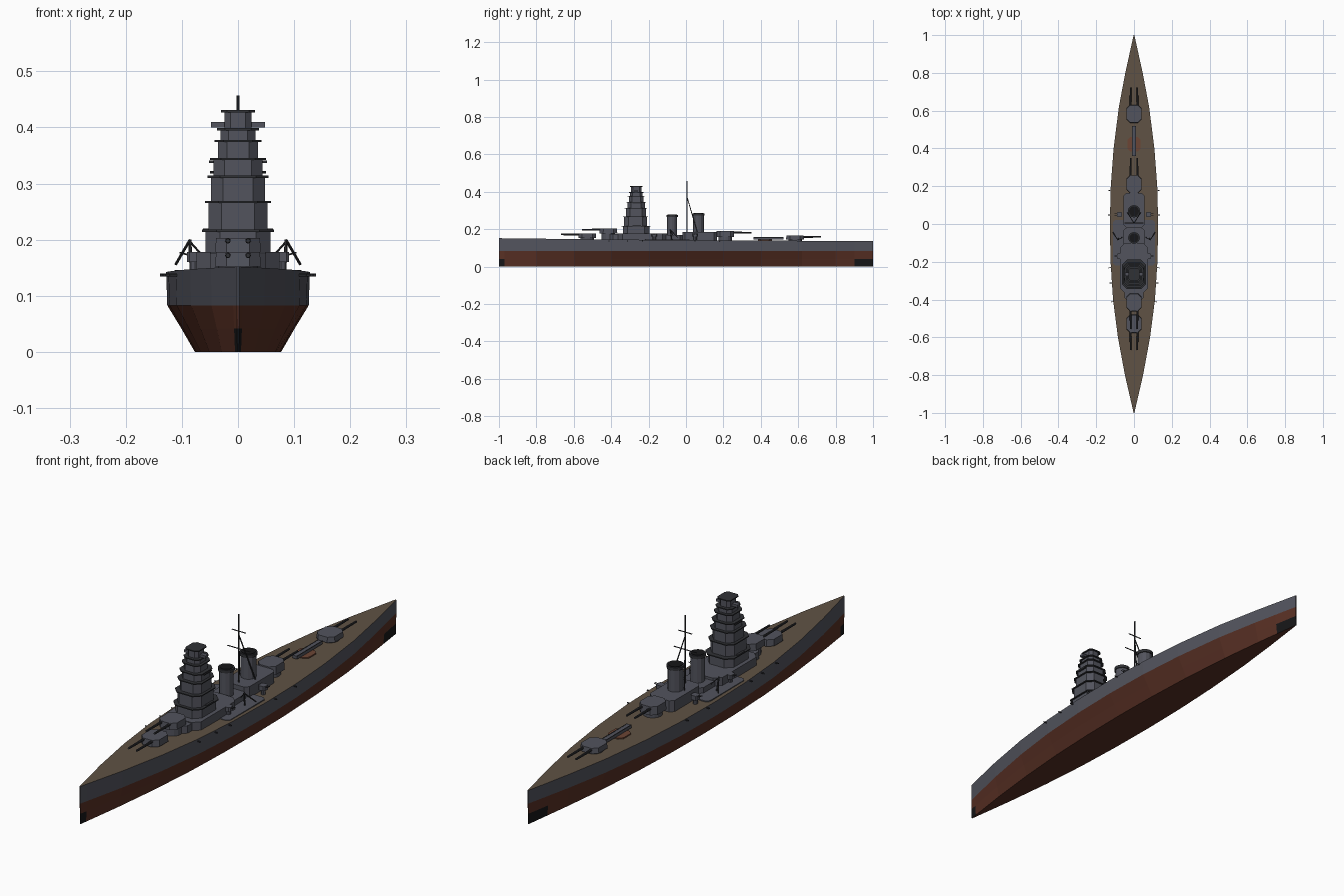
import bpy, bmesh, math
from mathutils import Vector

if "Cube" in bpy.data.objects:
    bpy.data.objects.remove(bpy.data.objects["Cube"])


def material(name, rgb):
    m = bpy.data.materials.new(name)
    m.diffuse_color = (*rgb, 1)
    m.use_nodes = True
    m.node_tree.nodes["Principled BSDF"].inputs["Base Color"].default_value = m.diffuse_color
    return m


GREY = material("naval_grey", (0.085, 0.088, 0.11))
RED = material("antifouling_red", (0.10, 0.030, 0.018))
DECK = material("deck_brown", (0.115, 0.085, 0.058))
BLACK = material("black", (0.008, 0.008, 0.009))
DARK = material("dark_grey", (0.03, 0.031, 0.036))
RUST = material("rust_brown", (0.15, 0.06, 0.035))


def finish(name, bm, mats):
    bmesh.ops.recalc_face_normals(bm, faces=bm.faces)
    me = bpy.data.meshes.new(name)
    bm.to_mesh(me)
    bm.free()
    for m in mats:
        me.materials.append(m)
    ob = bpy.data.objects.new(name, me)
    bpy.context.collection.objects.link(ob)
    return ob


def block(name, x0, x1, y0, y1, z0, z1, mat, c=0.0, taper=1.0):
    """Box with chamfered corners in plan and an optional tapered top."""
    if c:
        pts = [(x0 + c, y0), (x1 - c, y0), (x1, y0 + c), (x1, y1 - c),
               (x1 - c, y1), (x0 + c, y1), (x0, y1 - c), (x0, y0 + c)]
    else:
        pts = [(x0, y0), (x1, y0), (x1, y1), (x0, y1)]
    cx, cy = (x0 + x1) / 2, (y0 + y1) / 2
    bm = bmesh.new()
    lo = [bm.verts.new((x, y, z0)) for x, y in pts]
    hi = [bm.verts.new((cx + (x - cx) * taper, cy + (y - cy) * taper, z1)) for x, y in pts]
    bm.faces.new(lo)
    bm.faces.new(hi)
    for i in range(len(pts)):
        j = (i + 1) % len(pts)
        bm.faces.new((lo[i], lo[j], hi[j], hi[i]))
    return finish(name, bm, [mat])


def rod(name, p, q, r, mat, sides=8, r2=None):
    """Round bar or cylinder between two points."""
    p, q = Vector(p), Vector(q)
    d = q - p
    bm = bmesh.new()
    bmesh.ops.create_cone(bm, cap_ends=True, segments=sides, radius1=r,
                          radius2=r if r2 is None else r2, depth=d.length)
    rot = d.to_track_quat('Z', 'Y')
    for v in bm.verts:
        v.co = rot @ v.co + (p + q) / 2
    return finish(name, bm, [mat])


def lerp(table, y):
    for (a, va), (b, vb) in zip(table, table[1:]):
        if y <= b:
            return va + (vb - va) * (y - a) / (b - a)
    return table[-1][1]


# Hull: stations along y, four levels up each side
BEAM = [(-1, 0.002), (-0.8, 0.048), (-0.6, 0.085), (-0.4, 0.111), (-0.2, 0.124), (0, 0.128),
        (0.2, 0.123), (0.4, 0.108), (0.62, 0.08), (0.8, 0.046), (1, 0.002)]
SHEER = [(-1, 0.152), (-0.3, 0.144), (0, 0.142), (1, 0.136)]
bm = bmesh.new()
rings = []
for y in sorted([b[0] for b in BEAM] + [-0.97, 0.9]):
    w, top = lerp(BEAM, y), lerp(SHEER, y)
    side = [(0.6 * w, 0), (0.79 * w, 0.042), (0.985 * w, 0.083), (w, top)]
    loop = side + [(-x, z) for x, z in reversed(side)]
    rings.append([bm.verts.new((x, y, z)) for x, z in loop])
for a, b in zip(rings, rings[1:]):
    for i in range(8):
        j = (i + 1) % 8
        bm.faces.new((a[i], a[j], b[j], b[i]))
for r in (rings[0], rings[-1]):
    for i in range(3):
        bm.faces.new((r[i], r[i + 1], r[6 - i], r[7 - i]))
bm.normal_update()
for f in bm.faces:
    c = f.calc_center_median()
    if c.z > 0.13:
        f.material_index = 2
    elif c.z > 0.083:
        f.material_index = 0
    elif 0.005 < c.z < 0.042 and (c.y < -0.97 or c.y > 0.9):
        f.material_index = 3
    else:
        f.material_index = 1
finish("hull", bm, [GREY, RED, DECK, BLACK])

# Deckhouses and grey midships deck
block("midships_deck", -0.112, 0.112, -0.22, 0.02, 0.139, 0.146, GREY, 0.012)
block("forward_deckhouse", -0.074, 0.074, -0.365, -0.1, 0.14, 0.178, GREY, 0.025)
block("barbette_house", -0.05, 0.05, -0.412, -0.34, 0.14, 0.175, GREY, 0.022)
block("funnel_deckhouse", -0.055, 0.055, -0.12, -0.02, 0.14, 0.168, GREY, 0.012)
block("aft_deckhouse", -0.055, 0.055, -0.02, 0.165, 0.14, 0.186, GREY, 0.015)

# Pagoda tower: stacked chamfered tiers with overhanging platforms
TIERS = [(0.178, 0.217, 0.058, -0.338, -0.195), (0.217, 0.268, 0.053, -0.332, -0.208),
         (0.268, 0.313, 0.048, -0.322, -0.214), (0.313, 0.345, 0.044, -0.313, -0.22),
         (0.345, 0.377, 0.036, -0.306, -0.227), (0.377, 0.398, 0.031, -0.3, -0.232),
         (0.398, 0.43, 0.024, -0.294, -0.238)]
for n, (z0, z1, h, y0, y1) in enumerate(TIERS, 1):
    block(f"tower_tier_{n}", -h, h, y0, y1, z0, z1, GREY, h * 0.45)
    e = 0.006
    block(f"tower_platform_{n}", -h - e, h + e, y0 - e, y1 + e, z1 - 0.003, z1 + 0.001, DARK, h * 0.45)
for z, h in ((0.218, 0.062), (0.339, 0.052)):
    block("tower_wing_platform", -h, h, -0.285, -0.24, z - 0.002, z + 0.002, DARK)
block("rangefinder", -0.048, 0.048, -0.275, -0.258, 0.4, 0.41, GREY)

# Main turrets: twin guns; direction -1 faces the bow, +1 the stern
for name, yc, base, top, gun, d in (("turret_1", -0.528, 0.152, 0.178, 0.172, -1),
                                    ("turret_2", -0.415, 0.177, 0.203, 0.198, -1),
                                    ("turret_3", 0.21, 0.158, 0.191, 0.182, 1),
                                    ("turret_4", 0.583, 0.146, 0.167, 0.159, 1)):
    rod(name + "_barbette", (0, yc, 0.13), (0, yc, base), 0.036, GREY, 16)
    block(name, -0.041, 0.041, yc - 0.048, yc + 0.048, base, top, GREY, 0.02, 0.95)
    for x in (-0.018, 0.018):
        rod(name + "_gun", (x, yc + d * 0.035, gun), (x, yc + d * 0.14, gun), 0.0052, DARK, 8, 0.004)

# Funnels with dark caps
for name, y, r, z0, z1 in (("forward_funnel", -0.074, 0.027, 0.16, 0.277),
                           ("aft_funnel", 0.067, 0.029, 0.18, 0.285)):
    rod(name, (0, y, z0), (0, y, z1 - 0.01), r, GREY, 12)
    rod(name + "_cap", (0, y, z1 - 0.012), (0, y, z1), r + 0.004, DARK, 12)
    rod(name + "_opening", (0, y, z1), (0, y, z1 + 0.002), r - 0.002, BLACK, 12)

# Tripod mast with yards
rod("mast", (0, 0.005, 0.14), (0, 0.005, 0.457), 0.003, DARK)
for z, h in ((0.39, 0.03), (0.32, 0.05)):
    rod("mast_yard", (-h, 0.005, z), (h, 0.005, z), 0.0022, DARK, 6)
for s in (-1, 1):
    rod("mast_leg", (0, 0.005, 0.375), (s * 0.035, 0.06, 0.185), 0.0025, DARK, 6)

# Paired fittings on both sides
for s in (-1, 1):
    # boat cranes
    rod("crane_post", (s * 0.083, -0.075, 0.14), (s * 0.086, -0.085, 0.2), 0.003, DARK, 6)
    rod("crane_boom", (s * 0.086, -0.085, 0.199), (s * 0.111, -0.045, 0.156), 0.0025, DARK, 6)
    rod("crane_stay", (s * 0.086, -0.085, 0.197), (s * 0.062, -0.07, 0.17), 0.002, DARK, 6)
    # light gun mounts on pedestals
    for y in (-0.17, 0.05):
        rod("gun_pedestal", (s * 0.077, y, 0.138), (s * 0.077, y, 0.16), 0.009, GREY, 8)
        block("gun_mount", s * 0.077 - 0.014, s * 0.077 + 0.014, y - 0.014, y + 0.014,
              0.16, 0.178, GREY, 0.005)
        for k in (-0.004, 0.004):
            rod("light_gun", (s * 0.085, y + k, 0.172), (s * 0.104, y + k, 0.177), 0.0015, DARK, 6)
    # casemate guns along the hull side
    for y in (-0.41, -0.31, -0.23, 0.05, 0.18):
        w = lerp(BEAM, y)
        rod("casemate_gun", (s * (w - 0.02), y, 0.137), (s * (w + 0.012), y - 0.002, 0.137), 0.0028, DARK, 6)

# Aircraft catapult on the aft deck
block("catapult_turntable", -0.035, 0.035, 0.385, 0.46, 0.137, 0.144, RUST, 0.015)
block("catapult_rail", -0.01, 0.01, 0.36, 0.52, 0.144, 0.156, GREY)
for x in (-0.009, 0.009):
    rod("catapult_edge", (x, 0.36, 0.156), (x, 0.52, 0.156), 0.0018, DARK, 6)
